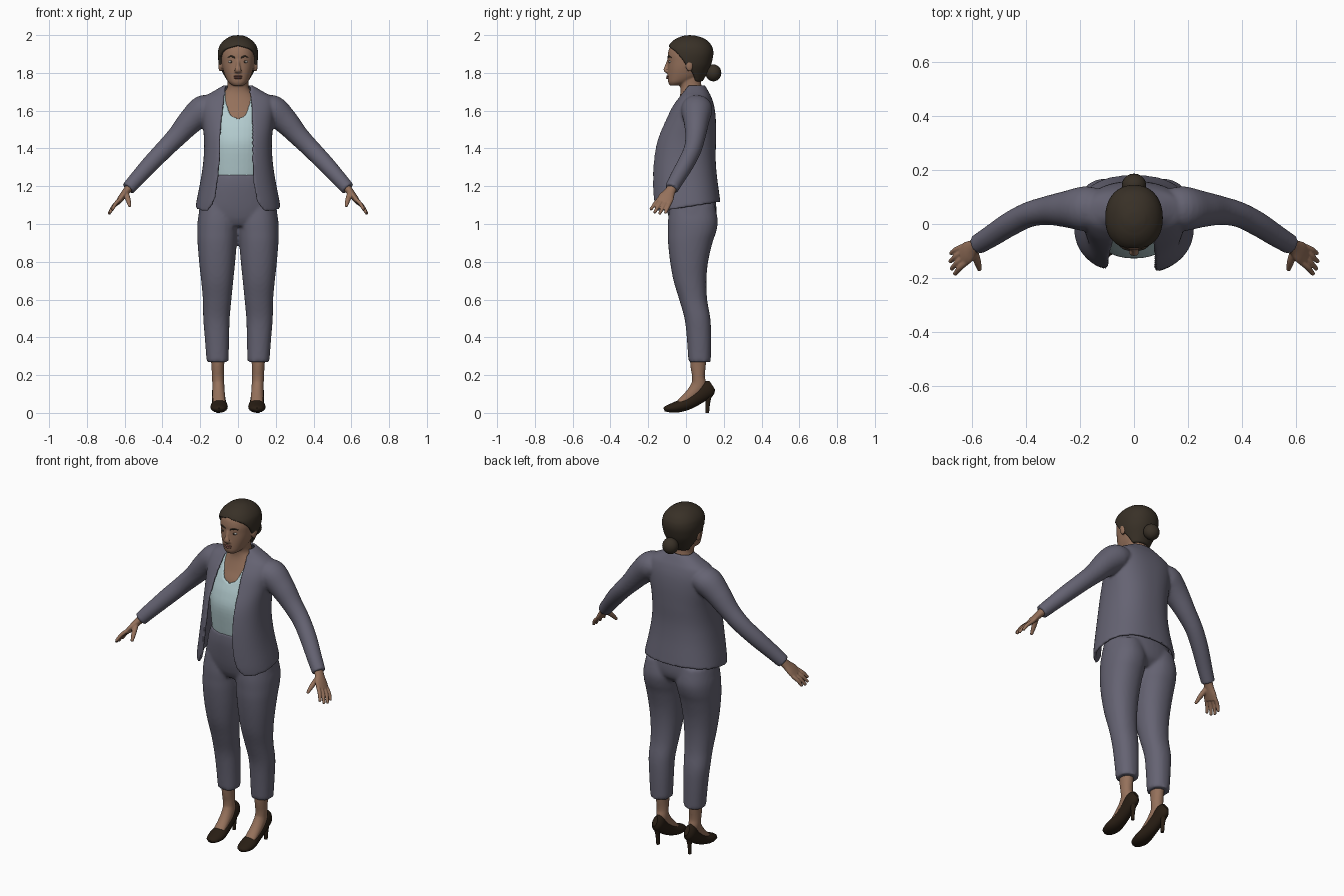
import bpy, bmesh
from math import sin, cos, asin, pi, radians, degrees
from mathutils import Vector, Matrix


def material(name, rgb):
    m = bpy.data.materials.new(name)
    m.diffuse_color = (*rgb, 1)
    return m


SUIT = material("suit_grey", (.13, .125, .17))
SKIN = material("skin", (.30, .165, .105))
HAIR = material("dark_hair", (.04, .03, .02))
SHOE = material("dark_leather", (.022, .013, .007))
SHIRT = material("pale_blue", (.45, .60, .62))
LIP = material("lip", (.22, .09, .07))
WHITE = material("eye_white", (.6, .58, .55))


def spline(rows, k=5):
    """Catmull-Rom interpolation of whole rows of numbers."""
    out = []
    for i in range(len(rows) - 1):
        a, b, c, d = (rows[max(0, min(len(rows) - 1, i + j))] for j in (-1, 0, 1, 2))
        for s in range(k):
            t = s / k
            out.append([q + .5 * t * (r - p + t * (2*p - 5*q + 4*r - w + t * (3*(q - r) + w - p)))
                        for p, q, r, w in zip(a, b, c, d)])
    return out + [list(rows[-1])]


def skin_rings(bm, rings, split=False):
    vs = [[bm.verts.new(p) for p in r] for r in rings]
    n = len(vs[0])
    for a, b in zip(vs, vs[1:]):
        for i in range(n):
            bm.faces.new((a[i], a[(i + 1) % n], b[(i + 1) % n], b[i]))
    for r in (vs[0], vs[-1]):
        if split:
            for i in range(n // 2 - 1):
                bm.faces.new((r[i], r[i + 1], r[n - 2 - i], r[n - 1 - i]))
        else:
            bm.faces.new(r)


def loft(bm, rows, n=2.2, thick=0, seg=40, flip=1):
    """Rows: z, x0, x1, y front, y back [, left and right opening angle, tilt]."""
    sp = lambda v: (1 if v >= 0 else -1) * abs(v) ** (2 / n)
    rings = []
    for z, x0, x1, yf, yb, ol, orr, tilt in spline([tuple(r) + (0,) * (8 - len(r)) for r in rows]):
        def ring(off):
            a, b = radians(max(orr, 0)), 2 * pi - radians(max(ol, 0))
            pts = []
            for i in range(seg + (1 if thick else 0)):
                t = a + (b - a) * i / seg
                x = (x0 + x1) / 2 + ((x1 - x0) / 2 - off) * sp(sin(t))
                y = (yf + yb) / 2 - ((yb - yf) / 2 - off) * sp(cos(t))
                pts.append((x * flip, y, z + tilt * y))
            return pts
        rings.append(ring(0) + (ring(thick)[::-1] if thick else []))
    skin_rings(bm, rings, bool(thick))


def sym(rows):
    return [(r[0], -r[1]) + tuple(r[1:]) for r in rows]


def tube(bm, rows, ref=(1, 0, 0), flip=1, seg=20):
    """Rows: x, y, z, radius along ref, radius across."""
    rows = spline(rows)
    rings = []
    for i, (x, y, z, r1, r2) in enumerate(rows):
        t = (Vector(rows[min(i + 1, len(rows) - 1)][:3]) - Vector(rows[max(i - 1, 0)][:3])).normalized()
        u = Vector(ref)
        u = (u - t * u.dot(t)).normalized()
        v = t.cross(u)
        ring = [Vector((x, y, z)) + u * r1 * cos(2*pi*j/seg) + v * r2 * sin(2*pi*j/seg) for j in range(seg)]
        rings.append([(p.x * flip, p.y, p.z) for p in ring])
    skin_rings(bm, rings)


def ball(bm, c, s):
    bmesh.ops.create_uvsphere(bm, u_segments=20, v_segments=12, radius=1,
                              matrix=Matrix.Translation(c) @ Matrix.Diagonal((*s, 1)))


def make(name, bm, mat, voxel=0, smooth=4):
    bmesh.ops.recalc_face_normals(bm, faces=bm.faces)
    me = bpy.data.meshes.new(name)
    bm.to_mesh(me)
    bm.free()
    me.materials.append(mat)
    ob = bpy.data.objects.new(name, me)
    bpy.context.collection.objects.link(ob)
    if voxel:
        m = ob.modifiers.new("fuse", 'REMESH')
        m.mode, m.voxel_size, m.use_smooth_shade = 'VOXEL', voxel, True
        m = ob.modifiers.new("soften", 'SMOOTH')
        m.factor, m.iterations = .5, smooth
    else:
        bpy.ops.object.select_all(action='DESELECT')
        ob.select_set(True)
        bpy.context.view_layer.objects.active = ob
        bpy.ops.object.shade_smooth_by_angle(angle=radians(50))
    return ob


# Head, neck, chest, nose and ears
bm = bmesh.new()
loft(bm, sym([(1.733, .028, -.085, -.03), (1.75, .05, -.094, .02), (1.78, .067, -.097, .07),
              (1.82, .08, -.097, .09), (1.86, .087, -.096, .105), (1.90, .09, -.096, .115),
              (1.94, .082, -.083, .11), (1.975, .05, -.04, .08)]))
loft(bm, sym([(1.48, .14, -.095, .1), (1.56, .14, -.078, .11), (1.62, .13, -.052, .11), (1.68, .09, -.032, .1),
              (1.72, .058, -.03, .084), (1.77, .055, -.04, .08), (1.82, .055, -.04, .09)]))
tube(bm, [(0, -.092, 1.868, .008, .008), (0, -.101, 1.84, .010, .009),
          (0, -.108, 1.815, .019, .011), (0, -.098, 1.803, .018, .006)])
for s in (1, -1):
    ball(bm, (s * .093, .018, 1.84), (.012, .02, .033))
make("head_and_neck", bm, SKIN, .005, 3)

# Face details
bm = bmesh.new()
ball(bm, (0, -.094, 1.782), (.024, .010, .005))
ball(bm, (0, -.094, 1.773), (.021, .011, .006))
make("lips", bm, LIP)
for s, side in ((1, "left"), (-1, "right")):
    bm = bmesh.new()
    ball(bm, (s * .036, -.081, 1.859), (.015, .011, .007))
    make(side + "_eye", bm, WHITE)
    bm = bmesh.new()
    ball(bm, (s * .036, -.088, 1.859), (.006, .005, .006))
    tube(bm, [(.016, -.096, 1.880, .003, .003), (.036, -.092, 1.888, .004, .003), (.056, -.078, 1.882, .002, .002)],
         (0, 0, 1), s)
    make(side + "_iris_and_brow", bm, HAIR)

# Hair cap and bun
bm = bmesh.new()
hair = [(1.755, .062, -.03, .088, 112), (1.79, .08, -.08, .108, 105), (1.835, .098, -.095, .13, 84),
        (1.87, .105, -.10, .14, 72), (1.90, .107, -.10, .145, 58), (1.925, .104, -.10, .143, 38),
        (1.943, .098, -.092, .136, 0), (1.965, .082, -.075, .12, 0), (1.985, .056, -.045, .09, 0),
        (1.998, .022, -.005, .045, 0)]
loft(bm, sym([r + (r[4],) for r in hair]), thick=.02)
ball(bm, (0, .02, 1.975), (.06, .065, .025))
make("hair_cap", bm, HAIR, .006, 3)
bm = bmesh.new()
ball(bm, (0, .145, 1.80), (.045, .042, .045))
make("hair_bun", bm, HAIR)


def with_opening(rows, n):
    """Turn opening distances in x into angles."""
    out = []
    for z, w, yf, yb, xl, xr, tilt in rows:
        out.append((z, -w, w, yf, yb) + tuple(degrees(asin((x / w) ** (n / 2))) for x in (xl, xr)) + (tilt,))
    return out


# Scoop-neck shirt
bm = bmesh.new()
loft(bm, with_opening([(1.20, .145, -.098, .12, 0, 0, 0), (1.30, .15, -.115, .12, 0, 0, 0),
                       (1.42, .155, -.128, .13, 0, 0, 0), (1.50, .16, -.112, .13, 0, 0, 0),
                       (1.555, .16, -.09, .13, 0, 0, 0), (1.575, .158, -.081, .128, .038, .038, 0),
                       (1.62, .148, -.058, .12, .058, .058, 0), (1.70, .10, -.018, .1, .068, .068, 0)], 2.2),
     2.2, .012)
make("shirt", bm, SHIRT, .006, 2)

# Open jacket with sleeves
bm = bmesh.new()
loft(bm, with_opening([(1.088, .225, -.178, .182, .168, .15, .16), (1.14, .216, -.185, .176, .132, .106, .12),
                       (1.25, .195, -.187, .163, .11, .085, .06), (1.35, .182, -.18, .157, .10, .08, 0),
                       (1.45, .18, -.16, .159, .098, .08, 0), (1.55, .19, -.115, .158, .09, .078, 0),
                       (1.62, .196, -.078, .15, .08, .073, 0), (1.67, .182, -.042, .135, .075, .07, 0),
                       (1.70, .135, -.02, .12, .07, .065, 0), (1.735, .074, -.008, .10, .064, .062, 0)], 2.4),
     2.4, .015, 64)
for s in (1, -1):
    tube(bm, [(.12, .06, 1.615, .07, .055), (.18, .057, 1.605, .083, .078), (.25, .055, 1.545, .068, .068),
              (.32, .05, 1.467, .054, .055), (.39, .035, 1.395, .047, .049), (.46, 0, 1.322, .045, .046),
              (.53, -.045, 1.245, .041, .041), (.582, -.077, 1.187, .037, .037)], (0, 1, 0), s, 28)
make("jacket", bm, SUIT, .0075, 4)

# Cropped trousers
bm = bmesh.new()
loft(bm, sym([(1.262, .152, -.112, .125), (1.20, .176, -.115, .142), (1.10, .202, -.105, .16),
              (1.03, .208, -.09, .155), (.99, .19, -.07, .12)]))
for s in (1, -1):
    loft(bm, [(1.10, .01, .198, -.085, .152), (1.02, -.004, .213, -.095, .168), (.96, 0, .216, -.096, .16),
              (.90, .006, .214, -.095, .14), (.80, .015, .206, -.084, .117), (.70, .025, .195, -.066, .108),
              (.60, .035, .186, -.036, .112), (.50, .044, .184, -.008, .129), (.40, .047, .176, .004, .133),
              (.27, .05, .166, .013, .131)], flip=s)
make("trousers", bm, SUIT, .01, 3)

for s, side in ((1, "left"), (-1, "right")):
    # Ankle and instep
    bm = bmesh.new()
    tube(bm, [(.107, .066, .34, .042, .048), (.107, .064, .25, .034, .041), (.106, .066, .19, .032, .034),
              (.104, .066, .145, .032, .04), (.102, .03, .098, .033, .034), (.1, -.035, .05, .034, .02)], flip=s)
    make(side + "_ankle", bm, SKIN, .006, 3)
    # High-heeled shoe
    bm = bmesh.new()
    tube(bm, [(.1, -.116, .017, .014, .009), (.1, -.1, .022, .034, .018), (.1, -.05, .031, .046, .03),
              (.1, .01, .053, .038, .036), (.103, .07, .092, .034, .042), (.104, .115, .128, .031, .046),
              (.104, .14, .145, .014, .028)], flip=s)
    tube(bm, [(.104, .122, .12, .024, .022), (.104, .116, .06, .012, .013), (.104, .112, 0, .009, .010)], flip=s)
    make(side + "_shoe", bm, SHOE)
    # Hand: palm, four fingers and thumb
    bm = bmesh.new()
    tube(bm, [(.565, -.065, 1.207, .026, .024), (.592, -.085, 1.172, .029, .02),
              (.617, -.105, 1.140, .042, .017), (.637, -.118, 1.113, .041, .013)], (0, 1, 0), s)
    t = Vector((.555, -.44, -.70)).normalized()
    u = (Vector((0, 1, 0)) - t * t.y).normalized()
    for d, length in ((-.032, .08), (-.011, .09), (.011, .085), (.031, .067)):
        a = Vector((.63, -.113, 1.122)) + u * d
        b = a + t * length + u * d * .25
        mid = a.lerp(b, .5) + Vector((.004, 0, .003))
        tube(bm, [(*a, .011, .011), (*mid, .0105, .0105), (*b, .0085, .0085)], (0, 1, 0), s, 12)
        ball(bm, (b.x * s, b.y, b.z), (.0085,) * 3)
    tube(bm, [(.595, -.1, 1.165, .016, .016), (.582, -.138, 1.13, .014, .013), (.574, -.167, 1.098, .009, .009)],
         (1, 0, 0), s, 12)
    ball(bm, (.574 * s, -.167, 1.098), (.009,) * 3)
    make(side + "_hand", bm, SKIN, .004, 2)
